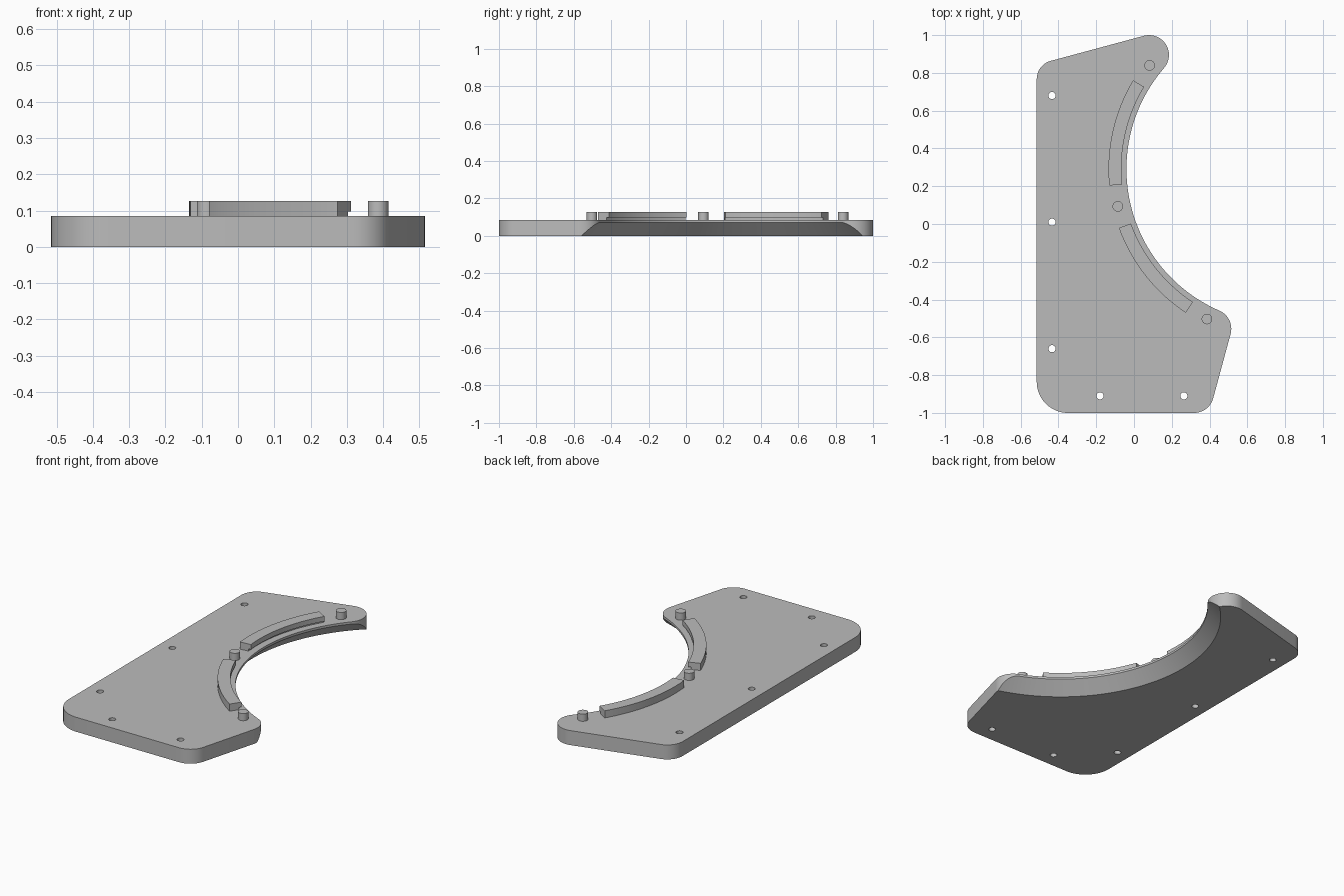
import bpy, bmesh
from math import sin, cos, radians, atan2, degrees

if "Cube" in bpy.data.objects:
    bpy.data.objects.remove(bpy.data.objects["Cube"])

THICK = 0.085          # plate thickness
TOP = 0.127            # top of pegs and ribs
CX, CY, R = 0.777, 0.291, 0.817   # round cut-out in the plate edge
TIP = 0.105            # radius of the two tips
TIP_LOW, TIP_UP = (0.41, -0.555), (0.08, 0.895)

grey = bpy.data.materials.new("plain grey")
grey.use_nodes = True
colour = (0.5, 0.5, 0.5, 1)
grey.diffuse_color = colour
grey.node_tree.nodes["Principled BSDF"].inputs["Base Color"].default_value = colour


def arc(cx, cy, r, a0, a1, n):
    angles = [radians(a0 + (a1 - a0) * i / n) for i in range(n + 1)]
    return [(cx + r * cos(a), cy + r * sin(a)) for a in angles]


def prism(name, outline, z0, z1):
    """Extrude a closed outline from z0 to z1."""
    bm = bmesh.new()
    base = bm.faces.new([bm.verts.new((x, y, z0)) for x, y in outline])
    out = bmesh.ops.extrude_face_region(bm, geom=[base])
    for v in out["geom"]:
        if isinstance(v, bmesh.types.BMVert):
            v.co.z = z1
    return finish(name, bm)


def cone(name, x, y, z0, z1, r0, r1, n):
    bm = bmesh.new()
    bmesh.ops.create_cone(bm, cap_ends=True, segments=n, radius1=r0, radius2=r1, depth=z1 - z0)
    bmesh.ops.translate(bm, verts=bm.verts, vec=(x, y, (z0 + z1) / 2))
    return finish(name, bm)


def finish(name, bm):
    bmesh.ops.remove_doubles(bm, verts=bm.verts, dist=0.0001)
    bmesh.ops.recalc_face_normals(bm, faces=bm.faces)
    mesh = bpy.data.meshes.new(name)
    bm.to_mesh(mesh)
    bm.free()
    mesh.materials.append(grey)
    obj = bpy.data.objects.new(name, mesh)
    bpy.context.collection.objects.link(obj)
    return obj


def activate(obj):
    bpy.ops.object.select_all(action="DESELECT")
    obj.select_set(True)
    bpy.context.view_layer.objects.active = obj


def cut(obj, cutter):
    cutter.hide_render = True
    mod = obj.modifiers.new("cut", "BOOLEAN")
    mod.operation, mod.solver, mod.object = "DIFFERENCE", "EXACT", cutter
    activate(obj)
    bpy.ops.object.modifier_apply(modifier=mod.name)
    bpy.data.objects.remove(cutter)


# Plate: rounded corners, two tips and the concave edge tangent to both tips
low = degrees(atan2(CY - TIP_LOW[1], CX - TIP_LOW[0]))
up = degrees(atan2(CY - TIP_UP[1], CX - TIP_UP[0]))
outline = (arc(-0.35, -0.835, 0.165, 180, 270, 16)
           + arc(0.318, -0.895, 0.105, 270, 345, 14)
           + arc(*TIP_LOW, TIP, -15, low, 16)
           + arc(CX, CY, R, low + 180, up + 180, 72)
           + arc(*TIP_UP, TIP, up, 105, 24)
           + arc(-0.415, 0.767, 0.1, 105, 180, 14))
plate = prism("plate", outline, 0, THICK)

# Conical undercut below the concave edge
lip = 0.072
cut(plate, cone("undercut_cutter", CX, CY, lip - 0.2, lip + 0.1, R + 0.2, R - 0.1, 256))

# Screw holes along the straight edges
for x, y in [(-0.434, 0.68), (-0.434, 0.01), (-0.434, -0.66), (-0.18, -0.91), (0.264, -0.91)]:
    cut(plate, cone("hole_cutter", x, y, -0.1, 0.2, 0.019, 0.019, 24))

parts = [plate]

# Locating pegs
for name, a in [("upper_peg", 141.7), ("middle_peg", 192.9), ("lower_peg", 243.8)]:
    x, y = arc(CX, CY, 0.885, a, a, 1)[0]
    parts.append(cone(name, x, y, THICK - 0.01, TOP, 0.028, 0.028, 32))

# Curved ribs: a narrow foot under a head that overhangs towards the cut-out
for side, a0, a1 in [("upper", 149, 185.5), ("lower", 200, 236.5)]:
    for part, inner, z0, z1 in [("foot", 0.859, THICK - 0.01, 0.098), ("head", 0.844, 0.098, TOP)]:
        ring = arc(CX, CY, 0.912, a0, a1, 32) + arc(CX, CY, inner, a1, a0, 32)
        parts.append(prism(f"{side}_rib_{part}", ring, z0, z1))

for obj in parts:
    activate(obj)
    bpy.ops.object.shade_smooth_by_angle(angle=radians(25))
